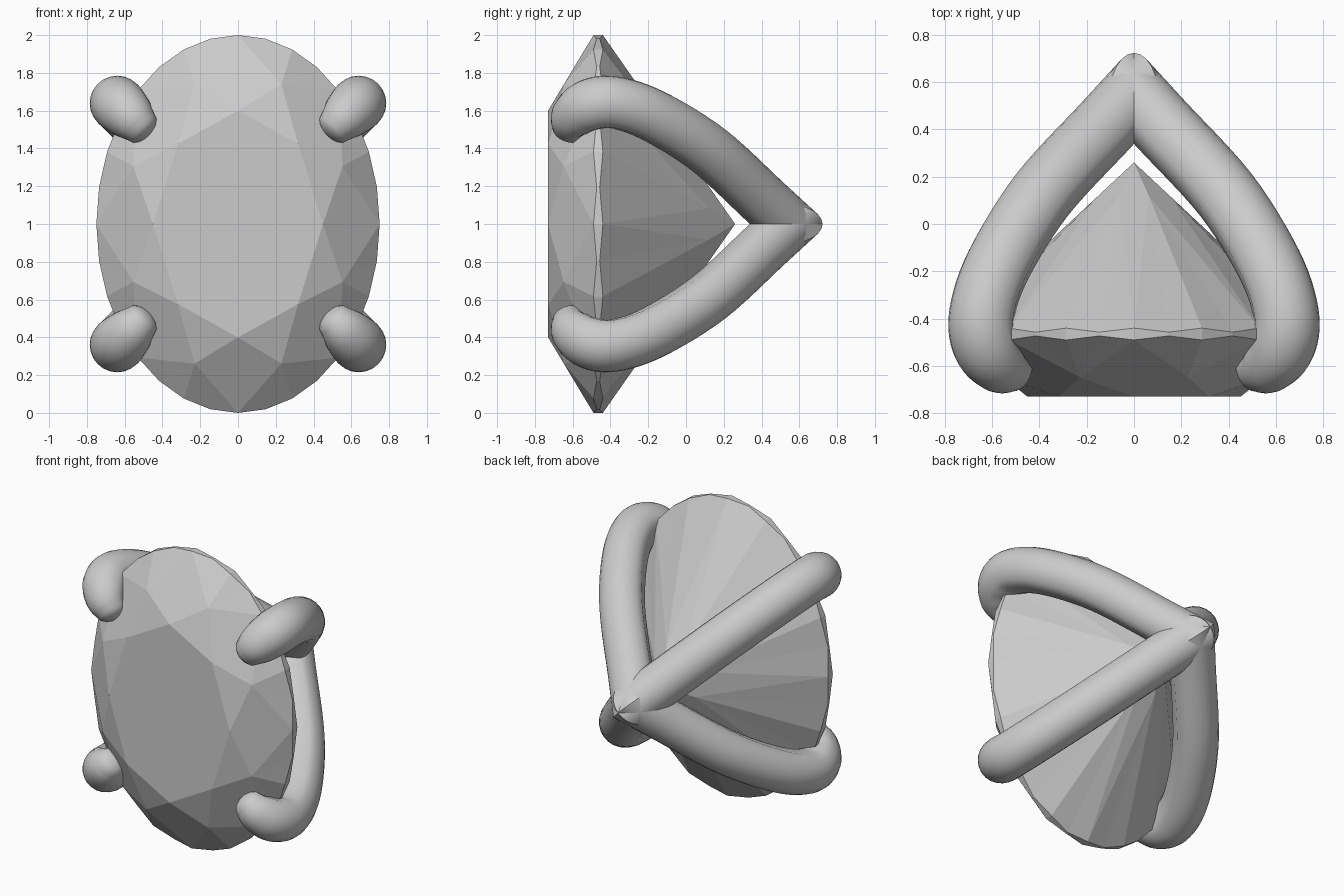
import bpy, bmesh, math
from mathutils import Vector

if "Cube" in bpy.data.objects:
    bpy.data.objects.remove(bpy.data.objects["Cube"])


def make(name, bm):
    bmesh.ops.recalc_face_normals(bm, faces=bm.faces)
    me = bpy.data.meshes.new(name)
    bm.to_mesh(me)
    bm.free()
    ob = bpy.data.objects.new(name, me)
    bpy.context.collection.objects.link(ob)
    return ob


# Oval brilliant-cut gem, facing -y
bm = bmesh.new()

def gv(step, r, y):
    a = math.tau * step / 32
    return bm.verts.new((0.75 * r * math.sin(a), y, 1 + r * math.cos(a)))

table = [gv(4 * i, 0.6, -0.73) for i in range(8)]
star = [gv(4 * i + 2, 0.8, -0.647) for i in range(8)]
upper = [gv(i, 1, -0.473 if i % 2 else -0.49) for i in range(32)]
lower = [gv(i, 1, -0.457 if i % 2 else -0.44) for i in range(32)]
r_low = 0.22
low = [gv(4 * i + 2, r_low, 0.26 - 0.7 * r_low * math.cos(math.pi / 8)) for i in range(8)]
culet = bm.verts.new((0, 0.26, 1))

bm.faces.new(table)
for i in range(8):
    k, j = 4 * i, (i + 1) % 8
    bm.faces.new((table[i], table[j], star[i]))
    bm.faces.new((table[i], star[i], upper[k], star[i - 1]))
    bm.faces.new((culet, low[i], lower[k], low[i - 1]))
    for s in range(4):
        a, b = k + s, (k + s + 1) % 32
        bm.faces.new((star[i], upper[a], upper[b]))
        bm.faces.new((low[i], lower[a], lower[b]))
        bm.faces.new((upper[a], upper[b], lower[b], lower[a]))
make("gem", bm)

# Claw path: (distance from the y axis, y, section scale)
path = [Vector(p) for p in (
    (0, 0.54, 1), (0.14, 0.49, 1), (0.545, 0.12, 1), (0.80, -0.17, 1), (0.90, -0.38, 1),
    (0.88, -0.51, 1), (0.80, -0.59, 0.88), (0.725, -0.615, 0.68))]
path[1] = path[0].lerp(path[2], 0.3)

# Claw section: round outside, tapered flat sides inside
section = [(0.145 * math.cos(a), 0.145 * math.sin(a))
           for a in (math.radians(-90 + 15 * i) for i in range(13))]
section += [(-0.04, 0.14), (-0.12, 0.065), (-0.135, 0.035),
            (-0.135, -0.035), (-0.12, -0.065), (-0.04, -0.14)]


def smooth_path(pts, n=6):
    out = []
    for i in range(len(pts) - 1):
        p0, p1, p2, p3 = pts[max(i - 1, 0)], pts[i], pts[i + 1], pts[min(i + 2, len(pts) - 1)]
        for s in range(n):
            t = s / n
            out.append(0.5 * (2 * p1 + (p2 - p0) * t + (2 * p0 - 5 * p1 + 4 * p2 - p3) * t * t
                              + (3 * p1 - p0 - 3 * p2 + p3) * t ** 3))
    return out + [pts[-1]]


def claw(name, sx, sz):
    bm = bmesh.new()
    pts = smooth_path(path)
    end = (pts[-1] - pts[-2]).xy.normalized()
    tip = pts[-1].copy()
    full = tip.z
    # rounded tip
    for a in (25, 50, 70, 84):
        a = math.radians(a)
        off = end * 0.06 * math.sin(a)
        pts.append(Vector((tip.x + off.x, tip.y + off.y, full * math.cos(a))))
    rings = []
    for i, p in enumerate(pts):
        t = (pts[min(i + 1, len(pts) - 1)] - pts[max(i - 1, 0)]).xy.normalized()
        out = Vector((-t.y, t.x))
        ring = []
        for a, b in section:
            q = p.xy + out * a * p.z
            if i == 0:
                q -= t * (q.x / t.x)      # mitre at the back point
            elif q.x < 0:
                q -= t * (q.x / t.x)
            w = b * p.z
            h = math.sqrt(0.5)
            ring.append(bm.verts.new((sx * h * (q.x + w), q.y, 1 + sz * h * (q.x - w))))
        rings.append(ring)
    n = len(section)
    for r0, r1 in zip(rings, rings[1:]):
        for k in range(n):
            bm.faces.new((r0[k], r0[(k + 1) % n], r1[(k + 1) % n], r1[k]))
    bm.faces.new(rings[0])
    bm.faces.new(rings[-1])
    ob = make(name, bm)
    bpy.ops.object.select_all(action='DESELECT')
    ob.select_set(True)
    bpy.context.view_layer.objects.active = ob
    bpy.ops.object.shade_smooth_by_angle(angle=math.radians(40))


for sx, side in ((-1, "left"), (1, "right")):
    for sz, level in ((-1, "lower"), (1, "upper")):
        claw(f"{level}_{side}_claw", sx, sz)
